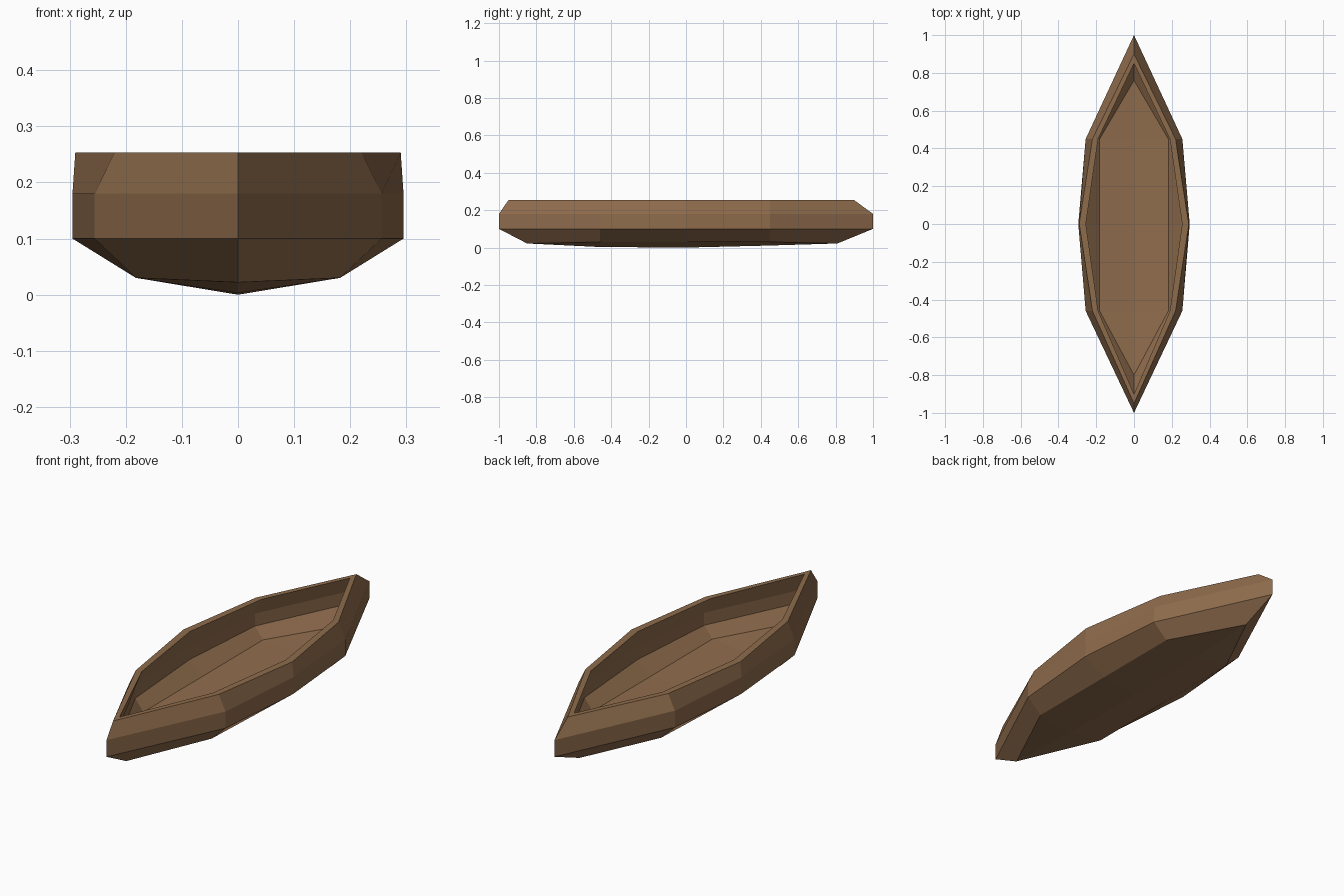
import bpy
import bmesh

cube = bpy.data.objects.get("Cube")
if cube:
    bpy.data.objects.remove(cube, do_unlink=True)

# One timber colour
wood = bpy.data.materials.new("brown_wood")
wood.use_nodes = True
colour = (0.275, 0.15, 0.073, 1)
wood.diffuse_color = colour
bsdf = wood.node_tree.nodes["Principled BSDF"]
bsdf.inputs["Base Color"].default_value = colour
bsdf.inputs["Roughness"].default_value = 0.9

STATIONS = (-0.46, 0, 0.45)

# Rings from outer chine, over the rim, to inner chine:
# side height, tip height, front tip, back tip, end width, middle width
RINGS = [
    (0.03, 0.022, -0.85, 0.81, 0.182, 0.182),
    (0.10, 0.10, -1.0, 1.0, 0.256, 0.295),
    (0.18, 0.18, -1.0, 1.0, 0.256, 0.295),
    (0.253, 0.253, -0.95, 0.90, 0.22, 0.29),
    (0.253, 0.253, -0.90, 0.85, 0.19, 0.255),
    (0.175, 0.175, -0.93, 0.92, 0.225, 0.26),
    (0.115, 0.115, -0.93, 0.92, 0.225, 0.26),
    (0.06, 0.055, -0.80, 0.76, 0.182, 0.182),
]


def add_ring(bm, side_z, tip_z, front, back, end_w, mid_w):
    """Eight-point pointed outline: front tip, left side, back tip, right side."""
    side = list(zip((end_w, mid_w, end_w), STATIONS))
    pts = [(0, front, tip_z)]
    pts += [(x, y, side_z) for x, y in side]
    pts += [(0, back, tip_z)]
    pts += [(-x, y, side_z) for x, y in reversed(side)]
    return [bm.verts.new(p) for p in pts]


def close_bottom(bm, ring, keel_heights):
    """Fill a ring with panels meeting on a centre line."""
    keel = [bm.verts.new((0, y, z)) for y, z in zip(STATIONS, keel_heights)]
    line = [ring[0], *keel, ring[4]]
    left = ring[:5]
    right = [ring[0], *reversed(ring[5:]), ring[4]]
    for edge in (left, right):
        for i in range(4):
            corners = (edge[i], edge[i + 1], line[i + 1], line[i])
            bm.faces.new(list(dict.fromkeys(corners)))


# Canoe hull with thick walls, flat rim and faceted floor
bm = bmesh.new()
rings = [add_ring(bm, *r) for r in RINGS]
for a, b in zip(rings, rings[1:]):
    for i in range(8):
        j = (i + 1) % 8
        bm.faces.new((a[i], a[j], b[j], b[i]))
close_bottom(bm, rings[0], (0.003, 0, 0.011))
close_bottom(bm, rings[-1], (0.043, 0.04, 0.046))
bmesh.ops.recalc_face_normals(bm, faces=bm.faces[:])

mesh = bpy.data.meshes.new("canoe_hull")
bm.to_mesh(mesh)
bm.free()
mesh.materials.append(wood)
hull = bpy.data.objects.new("canoe_hull", mesh)
bpy.context.collection.objects.link(hull)
